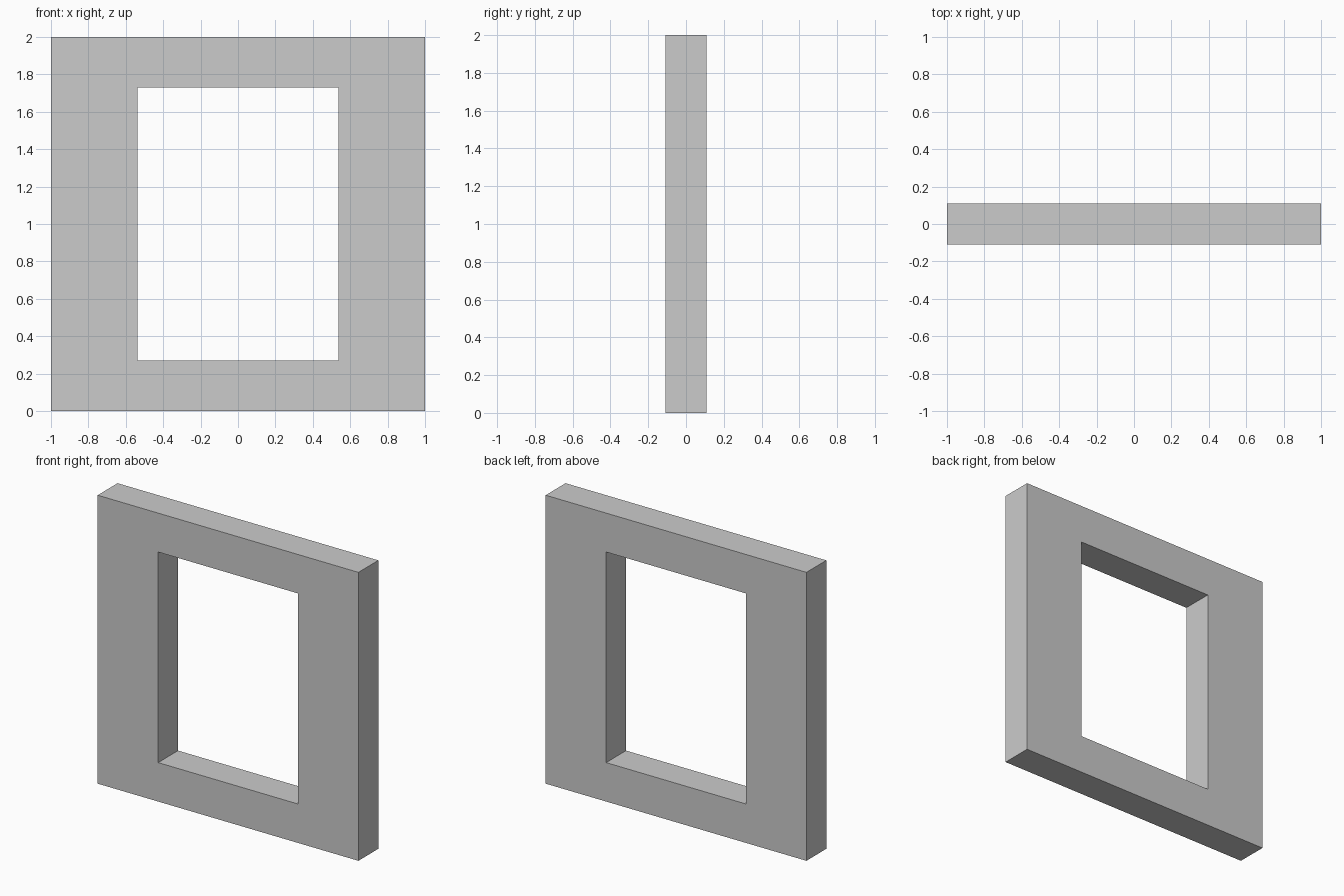
import bpy
import bmesh

if "Cube" in bpy.data.objects:
    bpy.data.objects.remove(bpy.data.objects["Cube"])

DEPTH = 0.218


def rectangle(bm, half_width, bottom, top):
    corners = [(-half_width, bottom), (half_width, bottom),
               (half_width, top), (-half_width, top)]
    return [bm.verts.new((x, -DEPTH / 2, z)) for x, z in corners]


# Front face: a ring between the outer edge and the opening
bm = bmesh.new()
outer = rectangle(bm, 1.0, 0.0, 2.0)
inner = rectangle(bm, 0.536, 0.27, 1.73)
ring = []
for i in range(4):
    j = (i + 1) % 4
    ring.append(bm.faces.new((outer[i], outer[j], inner[j], inner[i])))

# Extrude the ring back to give the frame its thickness
result = bmesh.ops.extrude_face_region(bm, geom=ring, use_keep_orig=True)
back = [g for g in result["geom"] if isinstance(g, bmesh.types.BMVert)]
bmesh.ops.translate(bm, verts=back, vec=(0, DEPTH, 0))
bmesh.ops.recalc_face_normals(bm, faces=bm.faces)

mesh = bpy.data.meshes.new("window_frame")
bm.to_mesh(mesh)
bm.free()
frame = bpy.data.objects.new("window_frame", mesh)
bpy.context.collection.objects.link(frame)
